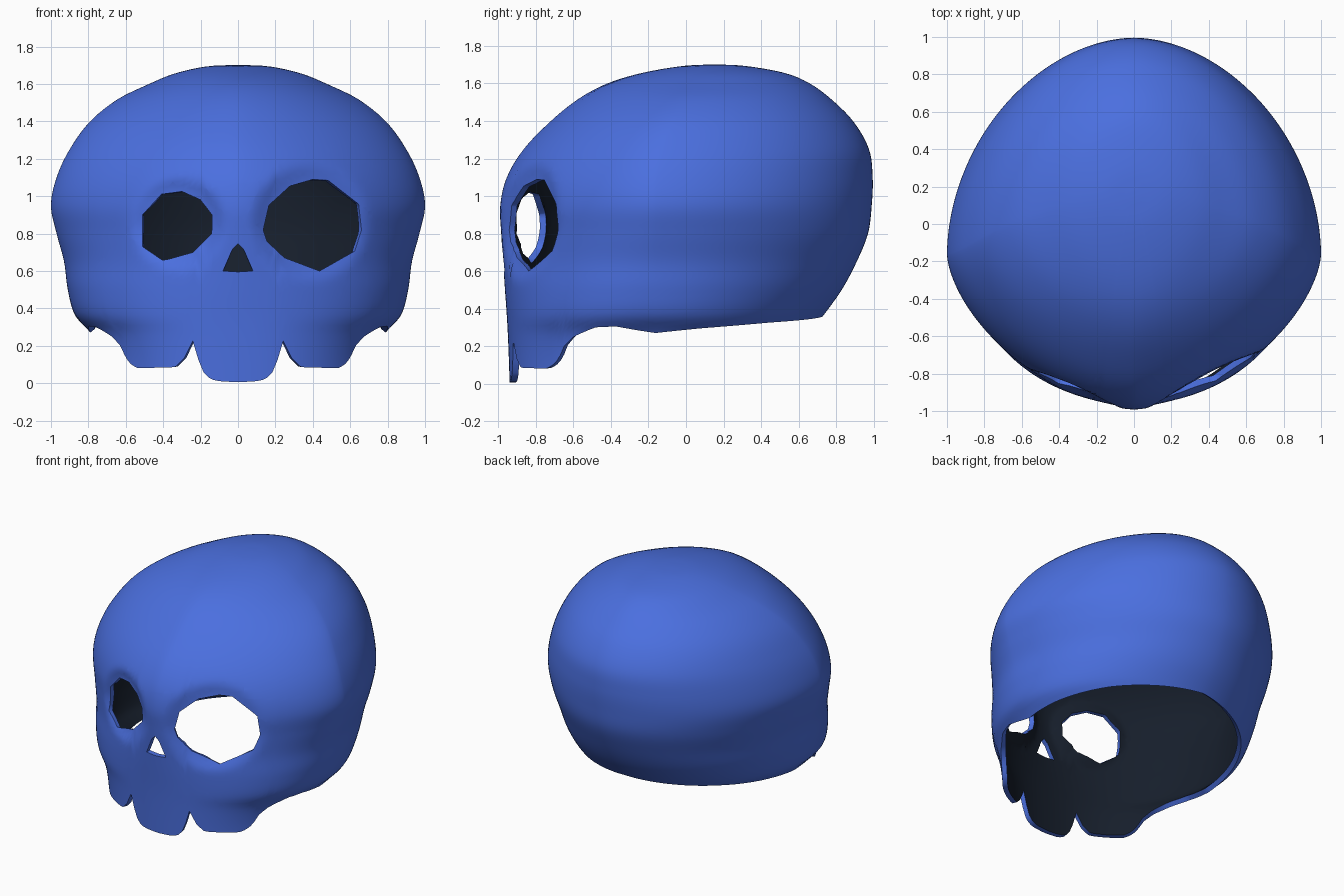
import bpy, bmesh
from math import sin, cos, pi, exp, hypot, degrees
from mathutils import Vector

if "Cube" in bpy.data.objects:
    bpy.data.objects.remove(bpy.data.objects["Cube"])

# Horizontal sections: (parameter, z, front y, back y, half width, front roundness)
SECTIONS = [
    (0, 0, -.94, .50, .74, 2.25), (.15, .15, -.945, .56, .75, 2.25),
    (.27, .27, -.95, .66, .79, 2.2), (.36, .36, -.955, .73, .87, 2.1),
    (.5, .5, -.965, .83, .91, 1.97), (.65, .65, -.975, .91, .93, 1.82),
    (.8, .8, -.985, .97, .97, 1.7), (.95, .95, -.99, .99, 1.0, 1.63),
    (1.1, 1.1, -.955, .995, .97, 1.6), (1.25, 1.25, -.865, .975, .90, 1.6),
    (1.4, 1.4, -.72, .89, .79, 1.62), (1.52, 1.52, -.57, .77, .64, 1.65),
    (1.61, 1.60, -.42, .66, .475, 1.75), (1.70, 1.655, -.24, .53, .34, 1.85),
    (1.8, 1.693, -.02, .32, .17, 2.0), (1.9, 1.702, .15, .15, 0, 2.0)]

# Lower edge height by angle from the front: teeth, jaw corner, side, nape
LOWER_EDGE = [(0, .005), (7.3, .012), (10.9, .035), (13.1, .08), (16, .225), (20.1, .13),
              (24.3, .085), (43.7, .08), (47.3, .095), (51.1, .13), (54, .2), (58.4, .25),
              (67.7, .30), (76, .305), (90, .27), (108, .295), (135, .325), (180, .36)]

# Openings as convex outlines in x, z
SMALL_EYE = [(-.51, .90), (-.41, 1.01), (-.30, 1.025), (-.20, .98), (-.14, .90),
             (-.14, .80), (-.24, .70), (-.40, .655), (-.51, .73)]
LARGE_EYE = [(.14, .82), (.17, .95), (.28, 1.05), (.40, 1.085), (.48, 1.08), (.64, .955),
             (.655, .82), (.62, .71), (.435, .605), (.25, .675), (.16, .76)]
NOSE = [(-.08, .60), (-.03, .715), (0, .745), (.03, .715), (.08, .60), (0, .595)]


def slope(i, k):
    a, b = SECTIONS[max(i - 1, 0)], SECTIONS[min(i + 1, len(SECTIONS) - 1)]
    return (b[k] - a[k]) / (b[0] - a[0])


def section(s):
    i = max(j for j in range(len(SECTIONS) - 1) if SECTIONS[j][0] <= s)
    p, q = SECTIONS[i], SECTIONS[i + 1]
    h = q[0] - p[0]
    t = (s - p[0]) / h
    return [(2*t**3 - 3*t*t + 1) * p[k] + (t**3 - 2*t*t + t) * h * slope(i, k)
            + (3*t*t - 2*t**3) * q[k] + (t**3 - t*t) * h * slope(i + 1, k) for k in range(1, 6)]


def lower_edge(deg):
    for (a, za), (b, zb) in zip(LOWER_EDGE, LOWER_EDGE[1:]):
        if deg <= b:
            return za + (zb - za) * (deg - a) / (b - a)
    return LOWER_EDGE[-1][1]


def power(v, e):
    return (1 if v >= 0 else -1) * abs(v) ** e


def skull_point(angle, s):
    z, front, back, width, n = section(s)
    f = min(max((z - 1) / .7, 0), 1)
    mid = -.16 + .31 * f * f
    e = 2 / n if cos(angle) > 0 else 2 / 1.88
    c = power(cos(angle), e)
    y = mid + c * (front - mid) if c > 0 else mid - c * (back - mid)
    return Vector((width * power(sin(angle), e), y, z))


def centre(outline):
    return (sum(p[0] for p in outline) / len(outline), sum(p[1] for p in outline) / len(outline))


def cut_opening(bm, outline, grow):
    cx, cz = centre(outline)
    big = [(cx + (x - cx) * grow, cz + (z - cz) * grow) for x, z in outline]
    inside = [f for f in bm.faces if f.calc_center_median().y < -.25
              and abs(f.calc_center_median().x - cx) < .45
              and abs(f.calc_center_median().z - cz) < .4]
    # Trim the face set with one plane for each side of the outline
    for (x0, z0), (x1, z1) in zip(big, big[1:] + big[:1]):
        co, no = Vector((x0, 0, z0)), Vector((z0 - z1, 0, x1 - x0)).normalized()
        if no.dot(Vector((cx, 0, cz)) - co) < 0:
            no = -no
        geom = set(inside)
        for f in inside:
            geom.update(f.edges)
            geom.update(f.verts)
        out = bmesh.ops.bisect_plane(bm, geom=list(geom), dist=1e-4, plane_co=co, plane_no=no)
        faces = {g for g in out['geom'] if isinstance(g, bmesh.types.BMFace)}
        inside = [f for f in faces if no.dot(f.calc_center_median() - co) > 0]
    bmesh.ops.delete(bm, geom=inside, context='FACES')
    # Merge slivers along the new edge
    rim = {v for e in bm.edges if e.is_boundary for v in e.verts if v.co.z > .5}
    bmesh.ops.remove_doubles(bm, verts=list(rim), dist=.008)


def material(name, colour):
    m = bpy.data.materials.new(name)
    m.diffuse_color = (*colour, 1)
    m.use_nodes = True
    m.node_tree.nodes["Principled BSDF"].inputs["Base Color"].default_value = m.diffuse_color
    return m


# Skull shell: columns running from the lower edge to the crown
COLS, ROWS = 180, 64
bm = bmesh.new()
crown = bm.verts.new((0, .15, 1.702))
grid = []
for c in range(COLS):
    a = 2 * pi * c / COLS
    low = lower_edge(degrees(min(a, 2 * pi - a)))
    column = []
    for r in range(ROWS):
        p = skull_point(a, low + (1.9 - low) * r / ROWS)
        # Rolled-in lips around the eyes
        if p.y < 0:
            for eye, size in ((SMALL_EYE, .22), (LARGE_EYE, .275)):
                ex, ez = centre(eye)
                p.y += .045 * exp(-(hypot(p.x - ex, p.z - ez) / size) ** 8)
        column.append(bm.verts.new(p))
    grid.append(column)
for c in range(COLS):
    a, b = grid[c], grid[(c + 1) % COLS]
    for r in range(ROWS - 1):
        bm.faces.new((a[r], b[r], b[r + 1], a[r + 1]))
    bm.faces.new((a[-1], b[-1], crown))

# Eye sockets and nose
cut_opening(bm, SMALL_EYE, 1.0)
cut_opening(bm, LARGE_EYE, 1.02)
cut_opening(bm, NOSE, 1.0)

mesh = bpy.data.meshes.new("skull")
bm.to_mesh(mesh)
bm.free()
skull = bpy.data.objects.new("skull", mesh)
bpy.context.collection.objects.link(skull)
mesh.materials.append(material("blue", (.07, .16, .74)))
mesh.materials.append(material("dark_inside", (.008, .013, .024)))
bpy.context.view_layer.objects.active = skull
skull.select_set(True)

# Wall thickness with a dark inner side
wall = skull.modifiers.new("wall", 'SOLIDIFY')
wall.thickness = .035
wall.offset = -1
wall.material_offset = 1
wall.material_offset_rim = 0
bpy.ops.object.modifier_apply(modifier="wall")
bpy.ops.object.shade_smooth_by_angle(angle=pi / 3)
